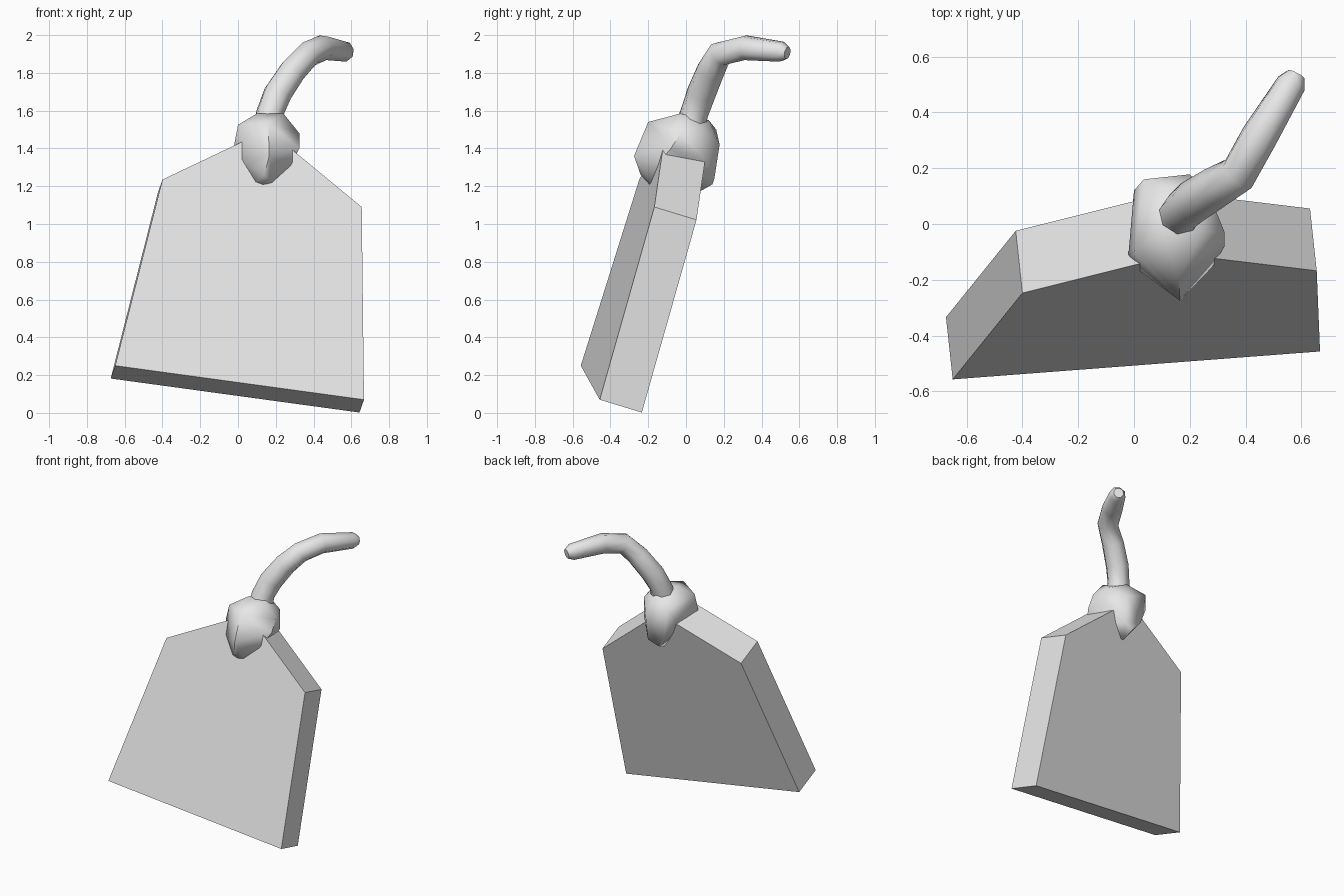
import bpy, bmesh
from mathutils import Vector

cube = bpy.data.objects.get("Cube")
if cube:
    bpy.data.objects.remove(cube, do_unlink=True)

grey = bpy.data.materials.new("plain_grey")
grey.use_nodes = True
grey.diffuse_color = (0.8, 0.8, 0.8, 1)
grey.node_tree.nodes["Principled BSDF"].inputs["Base Color"].default_value = (0.8, 0.8, 0.8, 1)


def link(name, data):
    obj = bpy.data.objects.new(name, data)
    data.materials.append(grey)
    bpy.context.collection.objects.link(obj)
    return obj


def from_bmesh(name, bm):
    bmesh.ops.recalc_face_normals(bm, faces=bm.faces)
    mesh = bpy.data.meshes.new(name)
    bm.to_mesh(mesh)
    bm.free()
    return link(name, mesh)


def select(obj):
    bpy.ops.object.select_all(action='DESELECT')
    obj.select_set(True)
    bpy.context.view_layer.objects.active = obj


def smooth(obj, angle):
    select(obj)
    bpy.ops.object.shade_smooth_by_angle(angle=angle)


# Leaning five-sided slab: x, z outline on a tilted plane, extruded backwards
outline = [(-0.65, 0.25), (0.667, 0.07), (0.655, 1.09), (0.158, 1.50), (-0.40, 1.235)]
bm = bmesh.new()
front = bm.faces.new([bm.verts.new((x, -0.557 + 0.115 * (x + 0.65) + 0.285 * (z - 0.25), z))
                      for x, z in outline])
back = bmesh.ops.extrude_face_region(bm, geom=[front], use_keep_orig=True)
bmesh.ops.translate(bm, vec=Vector((-0.024, 0.223, -0.068)),
                    verts=[g for g in back["geom"] if isinstance(g, bmesh.types.BMVert)])
from_bmesh("slab", bm)

# Faceted knob straddling the top of the slab
knob_points = [
    (0.165, -0.275, 1.36), (0.14, -0.24, 1.26), (0.13, -0.19, 1.205), (0.16, -0.2, 1.54),
    (0.09, -0.19, 1.22), (0.18, -0.19, 1.22), (0.01, -0.16, 1.34), (0.28, -0.155, 1.31),
    (-0.02, -0.11, 1.42), (0.0, -0.1, 1.525), (0.0, 0.12, 1.42), (0.035, 0.16, 1.50),
    (0.325, -0.08, 1.40), (0.325, -0.03, 1.48), (0.28, 0.08, 1.36), (0.28, 0.08, 1.50),
    (0.10, -0.03, 1.585), (0.24, -0.03, 1.585), (0.16, 0.12, 1.55), (0.2, 0.178, 1.42),
    (0.07, 0.15, 1.28), (0.2, 0.15, 1.24), (0.13, 0.14, 1.21), (0.14, 0.07, 1.17)]
bm = bmesh.new()
for p in knob_points:
    bm.verts.new(p)
hull = bmesh.ops.convex_hull(bm, input=bm.verts)
bmesh.ops.delete(bm, geom=list(set(hull["geom_interior"])), context='VERTS')
smooth(from_bmesh("knob", bm), 1.0)

# Bent tapering handle: x, y, z, radius
path = [(0.165, 0.02, 1.50, 0.085), (0.17, 0.045, 1.59, 0.075), (0.21, 0.08, 1.69, 0.078),
        (0.29, 0.13, 1.81, 0.075), (0.375, 0.18, 1.90, 0.07), (0.45, 0.315, 1.933, 0.068),
        (0.565, 0.505, 1.912, 0.055), (0.582, 0.537, 1.906, 0.034)]
curve = bpy.data.curves.new("handle", 'CURVE')
curve.dimensions = '3D'
curve.bevel_depth = 1
curve.bevel_resolution = 2
curve.use_fill_caps = True
spline = curve.splines.new('POLY')
spline.points.add(len(path) - 1)
for point, (x, y, z, r) in zip(spline.points, path):
    point.co = (x, y, z, 1)
    point.radius = r
handle = link("handle", curve)
select(handle)
bpy.ops.object.convert(target='MESH')
smooth(bpy.context.view_layer.objects.active, 0.9)
